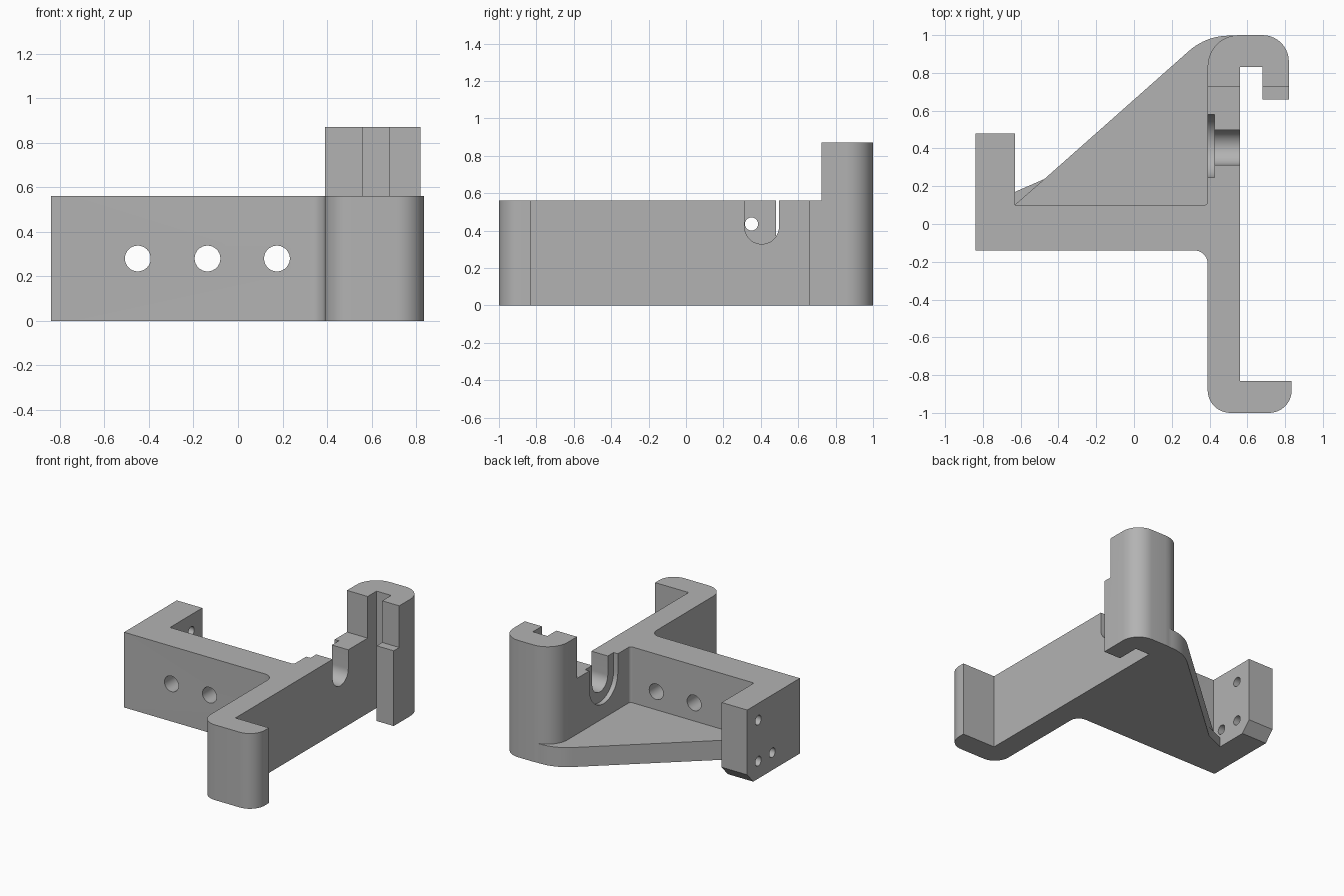
import bpy, bmesh, math
from mathutils import Vector

cube = bpy.data.objects.get("Cube")
if cube:
    bpy.data.objects.remove(cube, do_unlink=True)

grey = bpy.data.materials.new("plain_grey")
grey.use_nodes = True
grey.diffuse_color = (0.45, 0.45, 0.45, 1)
grey.node_tree.nodes["Principled BSDF"].inputs["Base Color"].default_value = (0.45, 0.45, 0.45, 1)


def outline(corners, steps=10):
    """Round each (x, y, radius) corner of a closed profile."""
    pts = []
    for i, (x, y, *r) in enumerate(corners):
        p = Vector((x, y))
        if not r:
            pts.append(p)
            continue
        a = (Vector(corners[i - 1][:2]) - p).normalized()
        b = (Vector(corners[(i + 1) % len(corners)][:2]) - p).normalized()
        half = a.angle(b) / 2
        centre = p + (a + b).normalized() * r[0] / math.sin(half)
        start = p + a * r[0] / math.tan(half) - centre
        end = p + b * r[0] / math.tan(half) - centre
        sweep = start.angle_signed(end)
        for k in range(steps + 1):
            t = -sweep * k / steps
            pts.append(centre + Vector((start.x * math.cos(t) - start.y * math.sin(t),
                                        start.x * math.sin(t) + start.y * math.cos(t))))
    return pts


def prism(name, pts, low, high, axis="z"):
    """Extrude a profile along an axis; x takes (y, z), y takes (x, z)."""
    place = {"z": lambda u, v, w: (u, v, w),
             "x": lambda u, v, w: (w, u, v),
             "y": lambda u, v, w: (u, w, v)}[axis]
    bm = bmesh.new()
    face = bm.faces.new([bm.verts.new(place(u, v, low)) for u, v in pts])
    move = Vector(place(0, 0, high - low))
    new = bmesh.ops.extrude_face_region(bm, geom=[face])["geom"]
    bmesh.ops.translate(bm, vec=move, verts=[g for g in new if isinstance(g, bmesh.types.BMVert)])
    bmesh.ops.recalc_face_normals(bm, faces=bm.faces)
    mesh = bpy.data.meshes.new(name)
    bm.to_mesh(mesh)
    bm.free()
    mesh.materials.append(grey)
    obj = bpy.data.objects.new(name, mesh)
    bpy.context.collection.objects.link(obj)
    return obj


def combine(target, tool, operation="DIFFERENCE"):
    mod = target.modifiers.new(tool.name, "BOOLEAN")
    mod.object, mod.operation, mod.solver = tool, operation, "EXACT"
    bpy.context.view_layer.objects.active = target
    bpy.ops.object.modifier_apply(modifier=mod.name)
    bpy.data.objects.remove(tool, do_unlink=True)


def rect(u0, v0, u1, v1):
    return [(u0, v0), (u1, v0), (u1, v1), (u0, v1)]


def circle(u, v, r, n=32):
    return [(u + r * math.cos(math.tau * k / n), v + r * math.sin(math.tau * k / n)) for k in range(n)]


def slot(u, v, r, top, n=24):
    """U shape, open at the top."""
    arc = [(u - r * math.cos(math.pi * k / n), v - r * math.sin(math.pi * k / n)) for k in range(n + 1)]
    return arc + [(u + r, top), (u - r, top)]


# Spine with both hooks, the side arm and its end block
body = prism("bracket_body", outline([
    (0.39, -1, 0.12), (0.835, -1, 0.12), (0.835, -0.83), (0.56, -0.83),
    (0.56, 0.83), (0.68, 0.83), (0.68, 0.66), (0.82, 0.66), (0.82, 1, 0.14),
    (0.39, 1, 0.165), (0.39, 0.1, 0.02), (-0.63, 0.1), (-0.63, 0.48),
    (-0.84, 0.48), (-0.84, -0.14), (0.39, -0.14, 0.07)]), 0, 0.87)

# Lower everything except the tall rear hook
combine(body, prism("top_cut", rect(-1.1, -1.1, 1.1, 0.725), 0.56, 1))

# Bevel under the end block
combine(body, prism("end_bevel", [(0.40, -0.01), (0.5, -0.01), (0.5, 0.1)], -1, -0.6, "x"))

# Floor gusset and its low toe
plate = prism("gusset", outline([
    (-0.65, 0.085), (0.42, 0.05), (0.5, 0.5), (0.55, 0.998),
    (0.38, 0.995, 0.32), (-0.47, 0.242)]), 0, 0.145)
combine(body, plate, "UNION")
toe = prism("gusset_toe", [(-0.66, 0.08), (-0.4, 0.08), (-0.4, 0.2), (-0.47, 0.24), (-0.66, 0.157)], 0, 0.07)
combine(body, toe, "UNION")

# Stepped slot through the spine
combine(body, prism("slot_cut", slot(0.405, 0.42, 0.092, 0.7), 0.3, 0.7, "x"))
combine(body, prism("slot_step", slot(0.412, 0.42, 0.167, 0.7), 0.3, 0.425, "x"))

# Arm holes and end block holes
for x in (-0.45, -0.137, 0.175):
    combine(body, prism("arm_hole", circle(x, 0.28, 0.058), -0.3, 0.3, "y"))
for y, z in ((0.35, 0.435), (0.35, 0.13), (0.185, 0.13)):
    combine(body, prism("block_hole", circle(y, z, 0.035, 24), -1, -0.6, "x"))

bpy.ops.object.select_all(action="DESELECT")
body.select_set(True)
bpy.context.view_layer.objects.active = body
bpy.ops.object.shade_smooth_by_angle(angle=math.radians(30))
